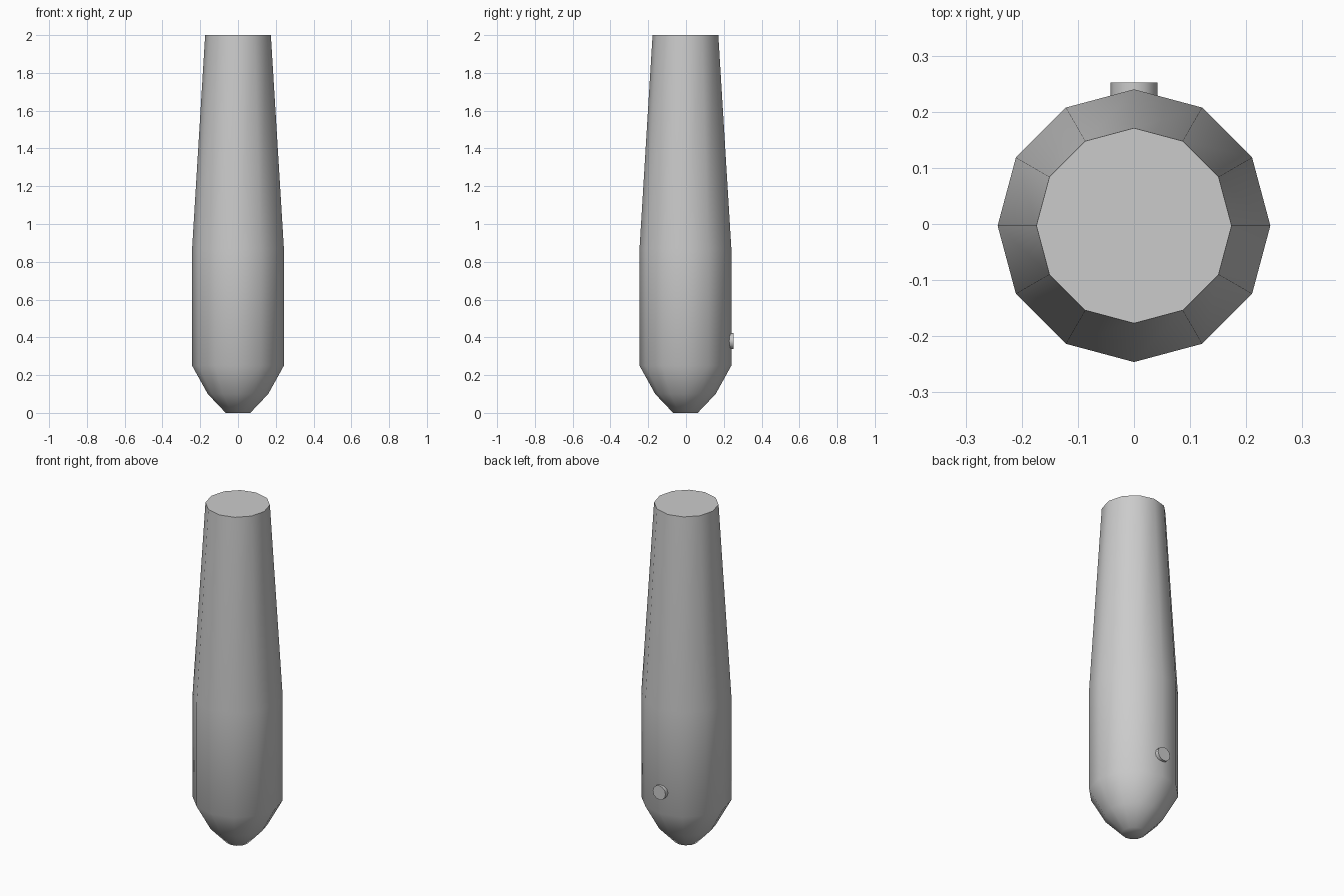
import bpy, bmesh, math
from mathutils import Matrix

default = bpy.data.objects.get("Cube")
if default:
    bpy.data.objects.remove(default, do_unlink=True)

grey = bpy.data.materials.new("light_grey")
grey.use_nodes = True
color = (0.6, 0.6, 0.6, 1)
grey.diffuse_color = color
grey.node_tree.nodes["Principled BSDF"].inputs["Base Color"].default_value = color


def lathe(name, profile, sides, matrix, angle):
    """Closed, capped turned shape from (radius, height) pairs."""
    bm = bmesh.new()
    rings = []
    for r, z in profile:
        turns = [math.tau * i / sides for i in range(sides)]
        rings.append([bm.verts.new((r * math.cos(a), r * math.sin(a), z)) for a in turns])
    for low, high in zip(rings, rings[1:]):
        for i in range(sides):
            j = (i + 1) % sides
            bm.faces.new((low[i], low[j], high[j], high[i]))
    bm.faces.new(rings[0][::-1])
    bm.faces.new(rings[-1])
    bm.transform(matrix)
    mesh = bpy.data.meshes.new(name)
    bm.to_mesh(mesh)
    bm.free()
    mesh.materials.append(grey)
    obj = bpy.data.objects.new(name, mesh)
    bpy.context.collection.objects.link(obj)
    bpy.ops.object.select_all(action="DESELECT")
    obj.select_set(True)
    bpy.context.view_layer.objects.active = obj
    bpy.ops.object.shade_smooth_by_angle(angle=math.radians(angle))
    return obj


# Tapered handle with a pointed, blunted lower end
handle_profile = [(0.065, 0), (0.16, 0.1), (0.243, 0.25), (0.243, 0.87), (0.174, 2)]
lathe("handle_body", handle_profile, 12, Matrix.Translation((0, -0.003, 0)), 50)

# Small round button on the back
to_back = Matrix.Translation((0, 0.2, 0.38)) @ Matrix.Rotation(-math.pi / 2, 4, "X")
lathe("back_button", [(0.042, 0), (0.042, 0.052)], 12, to_back, 40)
